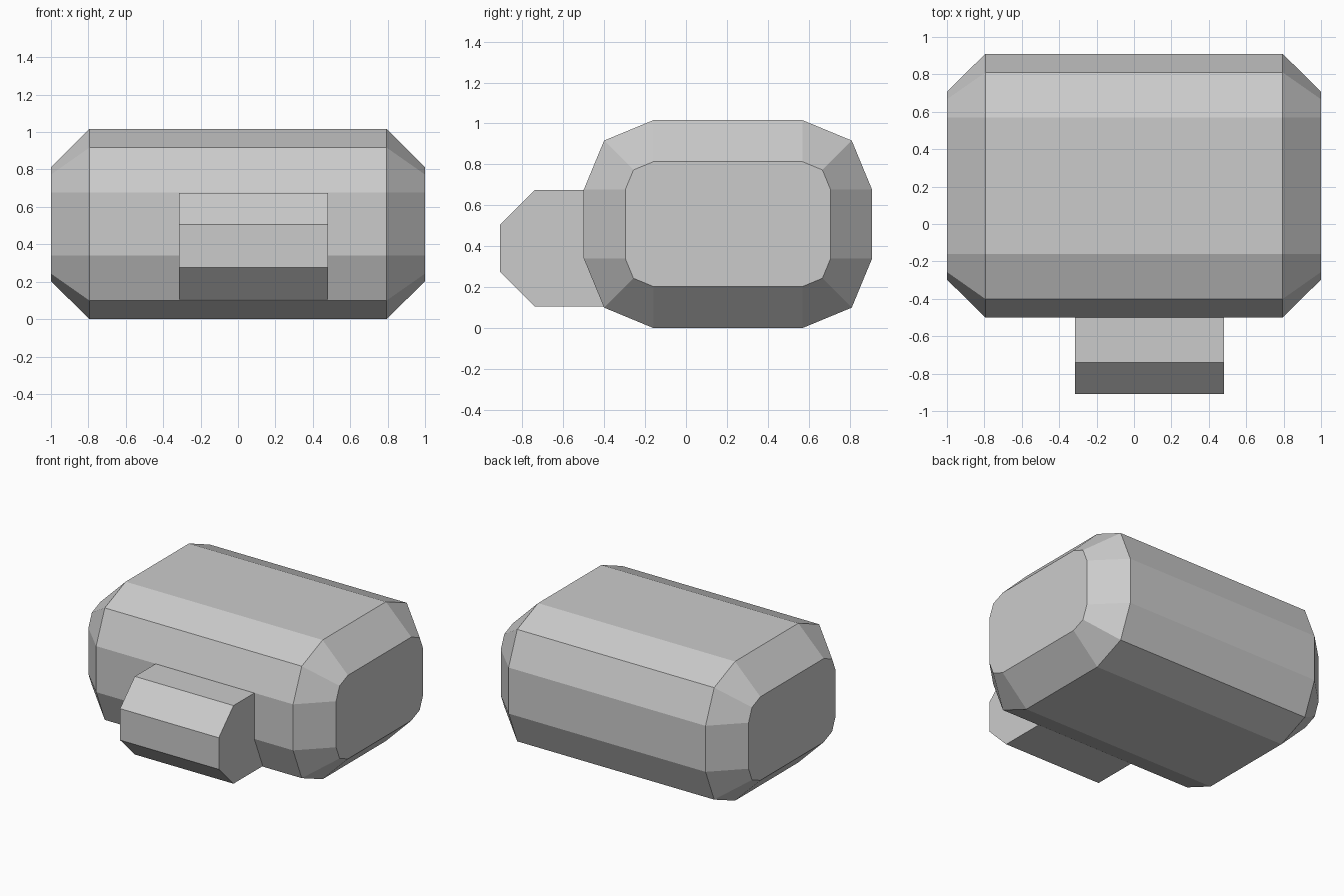
import bpy
import bmesh
from math import sin, cos, pi

cube = bpy.data.objects.get("Cube")
if cube:
    bpy.data.objects.remove(cube, do_unlink=True)

grey = bpy.data.materials.new("light_grey")
grey.use_nodes = True
GREY = (0.6, 0.6, 0.6, 1)
grey.diffuse_color = GREY
grey.node_tree.nodes["Principled BSDF"].inputs["Base Color"].default_value = GREY


def rounded_profile(cy, cz, flat_y, flat_z, radius):
    """Rounded rectangle in y, z with two facets per corner."""
    points = []
    for corner, (sy, sz) in enumerate([(1, 1), (-1, 1), (-1, -1), (1, -1)]):
        for step in range(3):
            a = corner * pi / 2 + step * pi / 4
            points.append((cy + sy * flat_y + radius * cos(a),
                           cz + sz * flat_z + radius * sin(a)))
    return points


def loft(name, sections):
    """Join matching y, z profiles placed along x, and cap both ends."""
    bm = bmesh.new()
    rings = [[bm.verts.new((x, y, z)) for y, z in prof] for x, prof in sections]
    for a, b in zip(rings, rings[1:]):
        for i in range(len(a)):
            j = (i + 1) % len(a)
            bm.faces.new((a[i], a[j], b[j], b[i]))
    bm.faces.new(rings[0])
    bm.faces.new(rings[-1])
    bmesh.ops.recalc_face_normals(bm, faces=bm.faces)
    mesh = bpy.data.meshes.new(name)
    bm.to_mesh(mesh)
    bm.free()
    mesh.materials.append(grey)
    obj = bpy.data.objects.new(name, mesh)
    bpy.context.collection.objects.link(obj)
    return obj


# Main body: rounded block with tapered ends
MID_Y, MID_Z = 0.205, 0.508
full = rounded_profile(MID_Y, MID_Z, 0.365, 0.168, 0.34)
end = rounded_profile(MID_Y, MID_Z, 0.365, 0.168, 0.137)
loft("body", [(-1, end), (-0.795, full), (0.795, full), (1, end)])

# Front block: chamfered nose running into the body
nose = [(-0.3, 0.105), (-0.74, 0.105), (-0.91, 0.275),
        (-0.91, 0.505), (-0.74, 0.675), (-0.3, 0.675)]
loft("front_block", [(-0.315, nose), (0.482, nose)])
